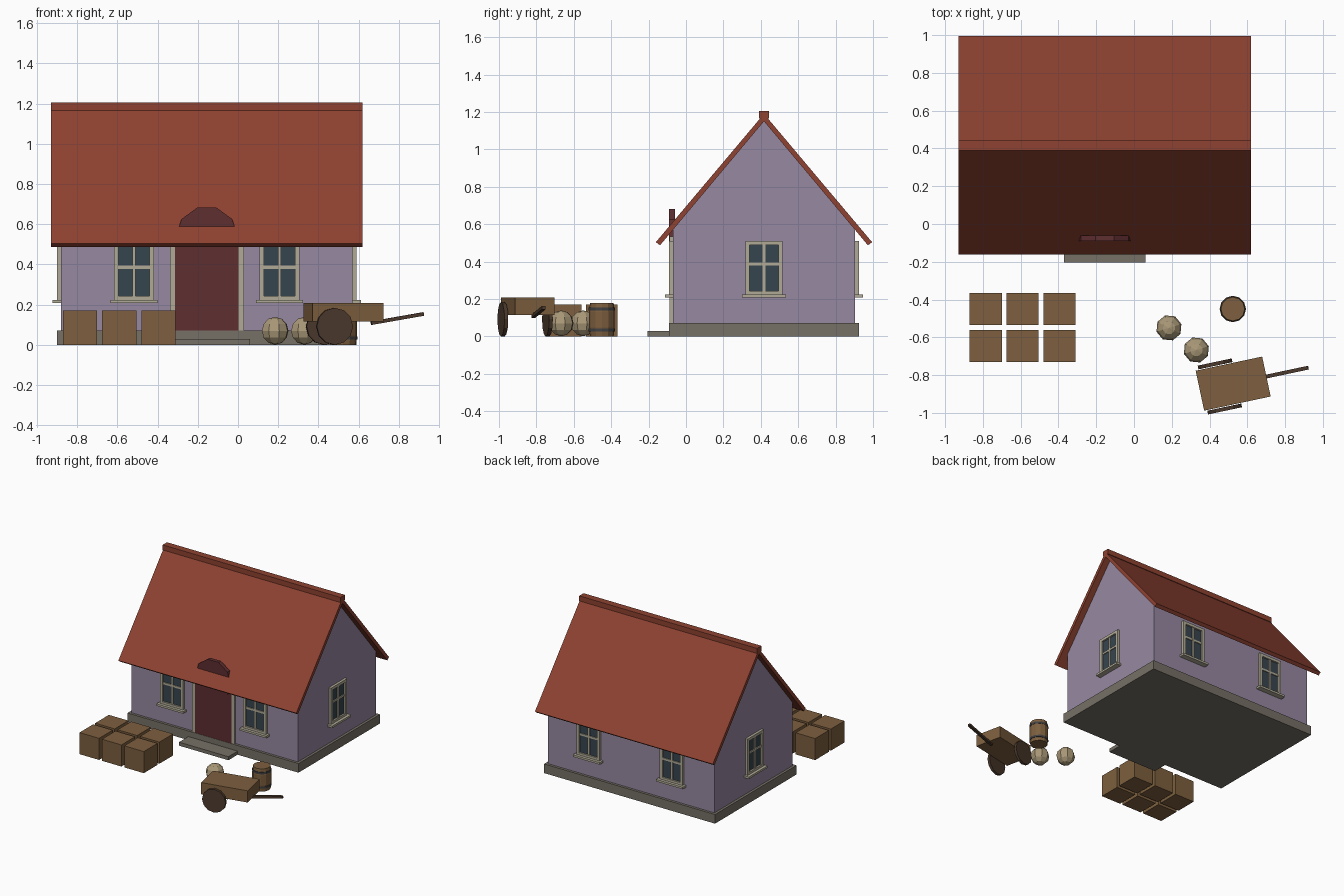
import bpy, bmesh, math
from mathutils import Matrix, Vector

if "Cube" in bpy.data.objects:
    bpy.data.objects.remove(bpy.data.objects["Cube"])


def colour(name, r, g, b):
    """Material from 0-255 display values, stored as linear."""
    c = [(v / 255 / 12.92) if v < 11 else ((v / 255 + 0.055) / 1.055) ** 2.4 for v in (r, g, b)] + [1]
    m = bpy.data.materials.new(name)
    m.use_nodes = True
    m.diffuse_color = c
    m.node_tree.nodes["Principled BSDF"].inputs["Base Color"].default_value = c
    return m


WALL = colour("lilac plaster", 150, 136, 161)
ROOF = colour("red roof", 142, 66, 49)
STONE = colour("grey stone", 118, 112, 102)
TRIM = colour("pale trim", 176, 170, 150)
DOOR = colour("dark red door", 95, 46, 48)
GLASS = colour("dark glass", 54, 69, 78)
WOOD = colour("brown wood", 125, 95, 62)
SACK = colour("sackcloth", 170, 153, 120)
IRON = colour("dark iron", 64, 64, 66)
DARK = colour("dark wood", 76, 58, 45)


def finish(name, bm, mat, matrix=None):
    bmesh.ops.recalc_face_normals(bm, faces=bm.faces)
    me = bpy.data.meshes.new(name)
    bm.to_mesh(me)
    bm.free()
    me.materials.append(mat)
    ob = bpy.data.objects.new(name, me)
    bpy.context.collection.objects.link(ob)
    if matrix:
        ob.matrix_world = matrix
    return ob


def box(name, mat, x, y, z, matrix=None):
    """Box from (min, max) pairs."""
    bm = bmesh.new()
    bmesh.ops.create_cube(bm, size=1)
    for v in bm.verts:
        v.co = [(a + b) / 2 + c * (b - a) for c, (a, b) in zip(v.co, (x, y, z))]
    return finish(name, bm, mat, matrix)


def prism(name, mat, profile, x0, x1):
    """Extrude a (y, z) profile along x."""
    bm = bmesh.new()
    f = bm.faces.new([bm.verts.new((x0, y, z)) for y, z in profile])
    ext = bmesh.ops.extrude_face_region(bm, geom=[f])["geom"]
    verts = [g for g in ext if isinstance(g, bmesh.types.BMVert)]
    bmesh.ops.translate(bm, verts=verts, vec=(x1 - x0, 0, 0))
    return finish(name, bm, mat)


def disc(name, mat, radius, depth, sides, matrix):
    bm = bmesh.new()
    bmesh.ops.create_cone(bm, cap_ends=True, segments=sides, radius1=radius, radius2=radius, depth=depth)
    return finish(name, bm, mat, matrix)


def turned(name, mat, profile, sides, loc):
    """Stack of rings from (radius, z) points, capped at both ends."""
    bm = bmesh.new()
    rings = [[bm.verts.new((r * math.cos(a), r * math.sin(a), z))
              for a in (math.tau * i / sides for i in range(sides))] for r, z in profile]
    for lo, hi in zip(rings, rings[1:]):
        for i in range(sides):
            j = (i + 1) % sides
            bm.faces.new((lo[i], lo[j], hi[j], hi[i]))
    bm.faces.new(rings[0])
    bm.faces.new(rings[-1])
    return finish(name, bm, mat, Matrix.Translation(loc))


# House shell
CX, CY = -0.155, 0.417
HX, HY = 0.725, 0.487
box("foundation", STONE, (CX - 0.745, CX + 0.745), (CY - 0.507, CY + 0.507), (0, 0.072))
box("door_step", STONE, (CX - 0.215, CX + 0.215), (-0.205, -0.085), (0, 0.028))
prism("walls", WALL, [(CY - HY, 0.07), (CY + HY, 0.07), (CY + HY, 0.575), (CY, 1.155), (CY - HY, 0.575)],
      CX - HX, CX + HX)

# Roof slopes and ridge
for name, s in (("front", -1), ("back", 1)):
    prism(name + "_roof_slope", ROOF,
          [(CY, 1.15), (CY + s * 0.556, 0.487), (CY + s * 0.578, 0.504), (CY, 1.19)], CX - 0.775, CX + 0.775)
box("ridge_cap", ROOF, (CX - 0.775, CX + 0.775), (CY - 0.027, CY + 0.027), (1.165, 1.205))

# Arched door with side posts
box("door", DOOR, (CX - 0.158, CX + 0.158), (-0.088, -0.06), (0.072, 0.535))
disc("door_arch", DOOR, 0.155, 0.03, 10,
     Matrix.Translation((CX, -0.075, 0.535)) @ Matrix.Rotation(math.pi / 2, 4, "X")
     @ Matrix.Rotation(math.pi / 2, 4, "Z"))
for side, s in (("left", 1), ("right", -1)):
    xs = sorted((CX + s * 0.157, CX + s * 0.184))
    box(side + "_door_post", TRIM, xs, (-0.087, -0.06), (0.072, 0.535))


def window(name, x, y, angle):
    """Window facing local -y, with the wall plane at local y = 0."""
    m = Matrix.Translation((x, y, 0)) @ Matrix.Rotation(angle, 4, "Z")
    box(name + "_glass", GLASS, (-0.085, 0.085), (-0.007, 0.004), (0.23, 0.5), m)
    for s in (-1, 1):
        box(name + "_jamb", TRIM, sorted((s * 0.077, s * 0.1)), (-0.02, 0.004), (0.22, 0.51), m)
    for z in (0.22, 0.488):
        box(name + "_rail", TRIM, (-0.077, 0.077), (-0.02, 0.004), (z, z + 0.022), m)
    box(name + "_mullion", TRIM, (-0.008, 0.008), (-0.015, 0.004), (0.24, 0.49), m)
    box(name + "_crossbar", TRIM, (-0.077, 0.077), (-0.014, 0.004), (0.378, 0.394), m)
    box(name + "_sill", TRIM, (-0.117, 0.117), (-0.042, 0.004), (0.208, 0.224), m)


for side, s in (("left", 1), ("right", -1)):
    window("front_" + side + "_window", CX + s * 0.362, CY - HY, 0)
    window("back_" + side + "_window", CX + s * 0.362, CY + HY, math.pi)
    window(side + "_gable_window", CX + s * HX, CY, s * math.pi / 2)

# Crates in a grid
for i in range(3):
    for j in range(2):
        x, y = -0.87 + i * 0.195, -0.73 + j * 0.195
        box("crate", WOOD, (x, x + 0.17), (y, y + 0.17), (0, 0.17))

# Sacks
for x, y in ((0.185, -0.55), (0.33, -0.667)):
    bm = bmesh.new()
    bmesh.ops.create_uvsphere(bm, u_segments=8, v_segments=6, radius=0.069)
    finish("sack", bm, SACK, Matrix.Translation((x, y, 0.07)) @ Matrix.Rotation(0.3, 4, "Z"))

# Barrel with two bands
BARREL = Vector((0.523, -0.45, 0))
turned("barrel", WOOD, [(0.063, 0), (0.069, 0.05), (0.069, 0.13), (0.063, 0.178)], 12, BARREL)
for z in (0.034, 0.146):
    turned("barrel_band", IRON, [(0.07, z - 0.008), (0.07, z + 0.008)], 12, BARREL)

# Hand cart
CART = Matrix.Translation((0.525, -0.845, 0)) @ Matrix.Rotation(math.radians(12), 4, "Z")
box("cart_body", WOOD, (-0.18, 0.18), (-0.108, 0.108), (0.115, 0.207), CART)
for s in (-1, 1):
    disc("cart_wheel", DARK, 0.092, 0.02, 12,
         CART @ Matrix.Translation((-0.072, s * 0.122, 0.092)) @ Matrix.Rotation(math.pi / 2, 4, "X"))
box("cart_handle", DARK, (0, 0.27), (-0.01, 0.01), (-0.009, 0.009),
    CART @ Matrix.Translation((0.14, 0, 0.108)) @ Matrix.Rotation(-0.17, 4, "Y"))
